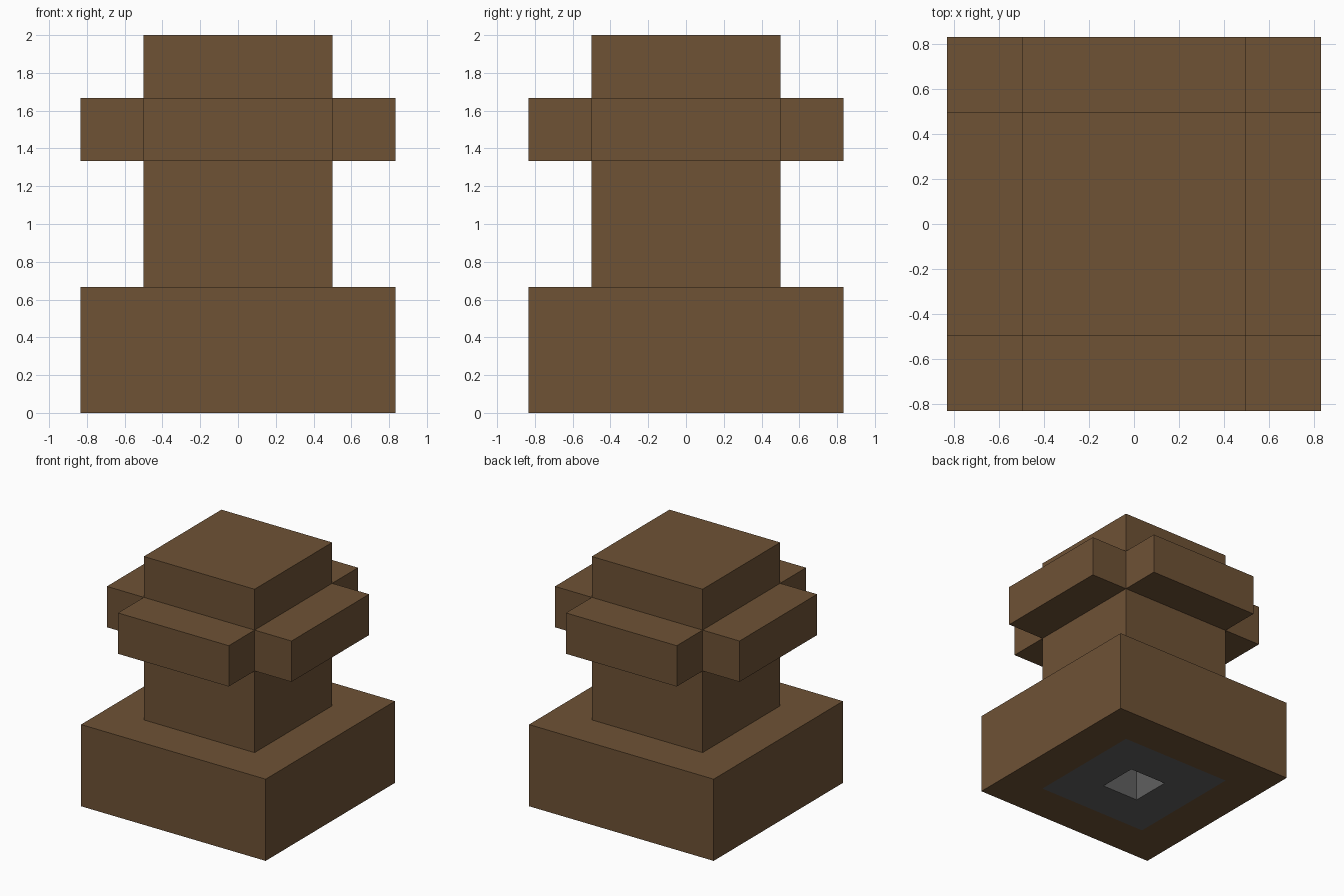
import bpy
import bmesh
from mathutils import Matrix, Vector

cube = bpy.data.objects.get("Cube")
if cube:
    bpy.data.objects.remove(cube, do_unlink=True)

U = 1 / 3  # one block of the modelling grid


def material(name, colour):
    mat = bpy.data.materials.new(name)
    mat.use_nodes = True
    mat.diffuse_color = colour
    mat.node_tree.nodes["Principled BSDF"].inputs["Base Color"].default_value = colour
    return mat


def box(width, bottom, top):
    bm = bmesh.new()
    place = Matrix.Translation((0, 0, (bottom + top) / 2))
    size = Matrix.Diagonal((width, width, top - bottom, 1))
    bmesh.ops.create_cube(bm, size=1, matrix=place @ size)
    return bm


def push_out(bm, face, distance):
    # Extrude one face along its normal
    offset = face.normal * distance
    new = bmesh.ops.extrude_discrete_faces(bm, faces=[face])["faces"][0]
    bmesh.ops.translate(bm, verts=new.verts, vec=offset)
    return new


def finish(bm, name, materials):
    bmesh.ops.recalc_face_normals(bm, faces=bm.faces)
    mesh = bpy.data.meshes.new(name)
    bm.to_mesh(mesh)
    bm.free()
    for mat in materials:
        mesh.materials.append(mat)
    obj = bpy.data.objects.new(name, mesh)
    bpy.context.collection.objects.link(obj)
    return obj


brown = material("wood brown", (0.156, 0.084, 0.036, 1))
grey = material("core grey", (0.117, 0.117, 0.117, 1))

# Base: wide block with a grey square underneath and a square socket in its middle
bm = box(5 * U, 0, 2 * U)
bm.normal_update()
underside = next(f for f in bm.faces if f.normal.z < -0.9)
for _ in range(2):
    bmesh.ops.inset_region(bm, faces=[underside], thickness=U, use_even_offset=True)
bm.normal_update()
push_out(bm, underside, -U)
for face in bm.faces:
    c = face.calc_center_median()
    if c.z < 1.5 * U and max(abs(c.x), abs(c.y)) < 1.4 * U:
        face.material_index = 1
finish(bm, "base", [brown, grey])

# Column: square shaft with an arm pushed out of each side at collar height
bm = box(3 * U, 2 * U, 6 * U)
for z in (4 * U, 5 * U):
    bmesh.ops.bisect_plane(bm, geom=bm.verts[:] + bm.edges[:] + bm.faces[:],
                           plane_co=Vector((0, 0, z)), plane_no=Vector((0, 0, 1)))
bm.normal_update()
collar = [f for f in bm.faces
          if abs(f.normal.z) < 0.1 and 4 * U < f.calc_center_median().z < 5 * U]
for face in collar:
    push_out(bm, face, U)
finish(bm, "column_with_arms", [brown])
